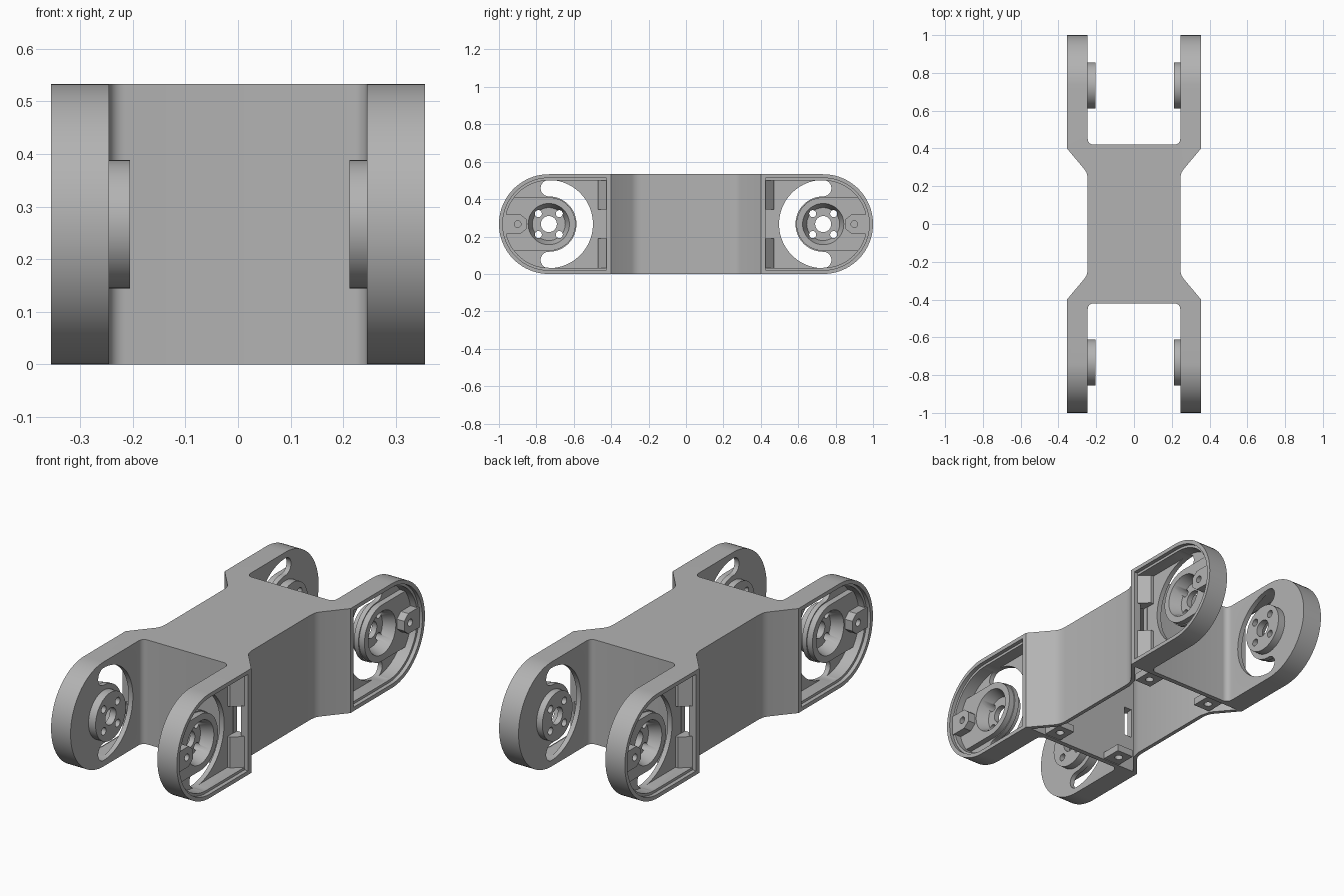
import bpy, bmesh
from math import sin, cos, pi, radians

cube = bpy.data.objects.get("Cube")
if cube:
    bpy.data.objects.remove(cube, do_unlink=True)

H = 0.533            # frame height
R = H / 2            # arm end radius
C = 1 - R            # pivot position along y
OUT, INN = 0.355, 0.245   # outer and inner faces of the arms
QUADS = [(sx, sy) for sx in (1, -1) for sy in (1, -1)]

grey = bpy.data.materials.new("plain_grey")
grey.use_nodes = True
grey.diffuse_color = (0.45, 0.45, 0.45, 1)
grey.node_tree.nodes["Principled BSDF"].inputs["Base Color"].default_value = grey.diffuse_color


def arc(cy, cz, r, a0, a1, n=24):
    return [(cy + r * cos(radians(a0 + (a1 - a0) * i / n)),
             cz + r * sin(radians(a0 + (a1 - a0) * i / n))) for i in range(n + 1)]


def circle(cy, cz, r, n=32):
    return arc(cy, cz, r, 0, 360, n)[:-1]


def prism(bm, pts, lo, hi, axis="x", sx=1, sy=1, top=None):
    """Extrude a (y, z) or (x, y) profile, mirrored by signs; top gives a taper."""
    def place(p, h):
        x, y, z = (h, p[0], p[1]) if axis == "x" else (p[0], p[1], h)
        return bm.verts.new((x * sx, y * sy, z))
    a = [place(p, lo) for p in pts]
    b = [place(p, hi) for p in (top or pts)]
    bm.faces.new(a)
    bm.faces.new(b)
    for i in range(len(a)):
        j = (i + 1) % len(a)
        bm.faces.new((a[i], a[j], b[j], b[i]))


def finish(bm, name):
    bmesh.ops.recalc_face_normals(bm, faces=bm.faces)
    mesh = bpy.data.meshes.new(name)
    bm.to_mesh(mesh)
    bm.free()
    ob = bpy.data.objects.new(name, mesh)
    bpy.context.collection.objects.link(ob)
    mesh.materials.append(grey)
    return ob


def combine(target, mode, name, build):
    """Apply one boolean; build(bm, sx, sy) is repeated for all four arms."""
    bm = bmesh.new()
    for sx, sy in QUADS:
        build(bm, sx, sy)
    boolean(target, mode, finish(bm, name))


def boolean(target, mode, tool):
    mod = target.modifiers.new(tool.name, "BOOLEAN")
    mod.operation, mod.object, mod.solver = mode, tool, "EXACT"
    bpy.context.view_layer.objects.active = target
    bpy.ops.object.modifier_apply(modifier=mod.name)
    bpy.data.objects.remove(tool, do_unlink=True)


def rect(u0, u1, v0, v1):
    return [(u0, v0), (u1, v0), (u1, v1), (u0, v1)]


# Frame outline seen from above: waist, flares and two forks
flare = [(0.245, 0.235), (0.247, 0.255), (0.252, 0.273), (0.262, 0.289), (OUT, 0.40)]
slot = [(INN, 1.0)] + arc(INN - 0.03, 0.45, 0.03, 0, -90, 6)
quarter = flare + [(OUT, 1.0)] + slot
half = quarter + [(-x, y) for x, y in reversed(quarter)]
bm = bmesh.new()
prism(bm, half + [(-x, -y) for x, y in half], 0, H, "z")
frame = finish(bm, "frame")

# Round the arm ends in side profile
bm = bmesh.new()
prism(bm, arc(C, R, R, -90, 90, 40) + arc(-C, R, R, 90, 270, 40), -0.5, 0.5)
boolean(frame, "INTERSECT", finish(bm, "side_profile"))

# Hollow body, open underneath
cavity = [(0.225, 0.235), (0.24, 0.295), (0.325, 0.395)]
cavity += [(-x, y) for x, y in reversed(cavity)]
bm = bmesh.new()
prism(bm, cavity + [(-x, -y) for x, y in cavity], -0.05, H - 0.022, "z")
boolean(frame, "DIFFERENCE", finish(bm, "body_cavity"))


# Stepped pocket on the outside of each arm
def pocket(inset, floor):
    r = R - inset
    pts = [(0.425, R + r), (0.425, R - r)] + arc(C, R, r, -90, 90, 40)
    return lambda bm, sx, sy: prism(bm, pts, floor, 0.4, "x", sx, sy)


combine(frame, "DIFFERENCE", "pocket_lip", pocket(0.02, 0.335))
combine(frame, "DIFFERENCE", "pocket_floor", pocket(0.033, 0.27))


# Raised pad running from the hub to the arm tip
def pad(bm, sx, sy):
    pts = arc(C, R, 0.143, 90, 270) + arc(C, R, 0.243, -36, 36)
    prism(bm, pts, 0.255, 0.30, "x", sx, sy)


combine(frame, "UNION", "hub_pad", pad)


# Screw lug at the arm tip
def lug(bm, sx, sy):
    pts = [(0.975, R - 0.052), (0.975, R + 0.052), (0.885, R + 0.052),
           (0.852, R + 0.025), (0.852, R - 0.025), (0.885, R - 0.052)]
    prism(bm, pts, 0.26, 0.342, "x", sx, sy)


combine(frame, "UNION", "tip_lug", lug)


# Slanted blocks at the root of the pocket, with a cable window between them
def root_blocks(bm, sx, sy):
    wedge = [(0.345, 0.415), (0.26, 0.415), (0.26, 0.47), (0.285, 0.47)]
    for z0, z1 in ((0.018, 0.19), (0.345, H - 0.018)):
        prism(bm, wedge, z0, z1, "z", sx, sy)


def window(bm, sx, sy):
    prism(bm, rect(0.38, 0.45, 0.19, 0.345), 0.272, 0.315, "x", sx, sy)


combine(frame, "UNION", "root_block", root_blocks)
combine(frame, "DIFFERENCE", "cable_window", window)


# Curved slot around the hub, with round ends
def curved_slot(bm, sx, sy):
    mid, w = 0.192, 0.044
    pts = arc(C, R, mid + w, 90, 270, 40) + arc(C, R - mid, w, -90, 90, 12)[1:-1]
    pts += arc(C, R, mid - w, 270, 90, 40) + arc(C, R + mid, w, -90, 90, 12)[1:-1]
    prism(bm, pts, 0.2, 0.32, "x", sx, sy)


combine(frame, "DIFFERENCE", "curved_slot", curved_slot)


# Round hub facing into the fork
def hub(bm, sx, sy):
    prism(bm, circle(C, R, 0.122, 48), 0.212 if sx > 0 else 0.205, 0.29, "x", sx, sy)


# Tapered bore, then the shaft and screw holes
def bore(bm, sx, sy):
    prism(bm, circle(C, R, 0.088, 48), 0.24, 0.31, "x", sx, sy, circle(C, R, 0.114, 48))


def holes(bm, sx, sy):
    prism(bm, circle(C, R, 0.043), 0.15, 0.32, "x", sx, sy)
    for dy in (-0.056, 0.056):
        for dz in (-0.056, 0.056):
            prism(bm, circle(C + dy, R + dz, 0.019, 16), 0.15, 0.32, "x", sx, sy)
    prism(bm, circle(0.9, R, 0.018, 16), 0.29, 0.4, "x", sx, sy)


combine(frame, "UNION", "hub", hub)
combine(frame, "DIFFERENCE", "hub_bore", bore)
combine(frame, "DIFFERENCE", "screw_holes", holes)


# Mounting tabs in the corners of the open underside
def tabs(bm, sx, sy):
    prism(bm, rect(0.14, 0.235, 0.29, 0.405), 0.004, 0.04, "z", sx, sy)


def tab_holes(bm, sx, sy):
    prism(bm, circle(0.187, 0.34, 0.02, 16), -0.05, 0.08, "z", sx, sy)


combine(frame, "UNION", "mounting_tab", tabs)
combine(frame, "DIFFERENCE", "tab_hole", tab_holes)

# Smooth curved walls, keep machined edges sharp
bpy.ops.object.select_all(action="DESELECT")
frame.select_set(True)
bpy.context.view_layer.objects.active = frame
bpy.ops.object.shade_smooth_by_angle(angle=radians(30))
